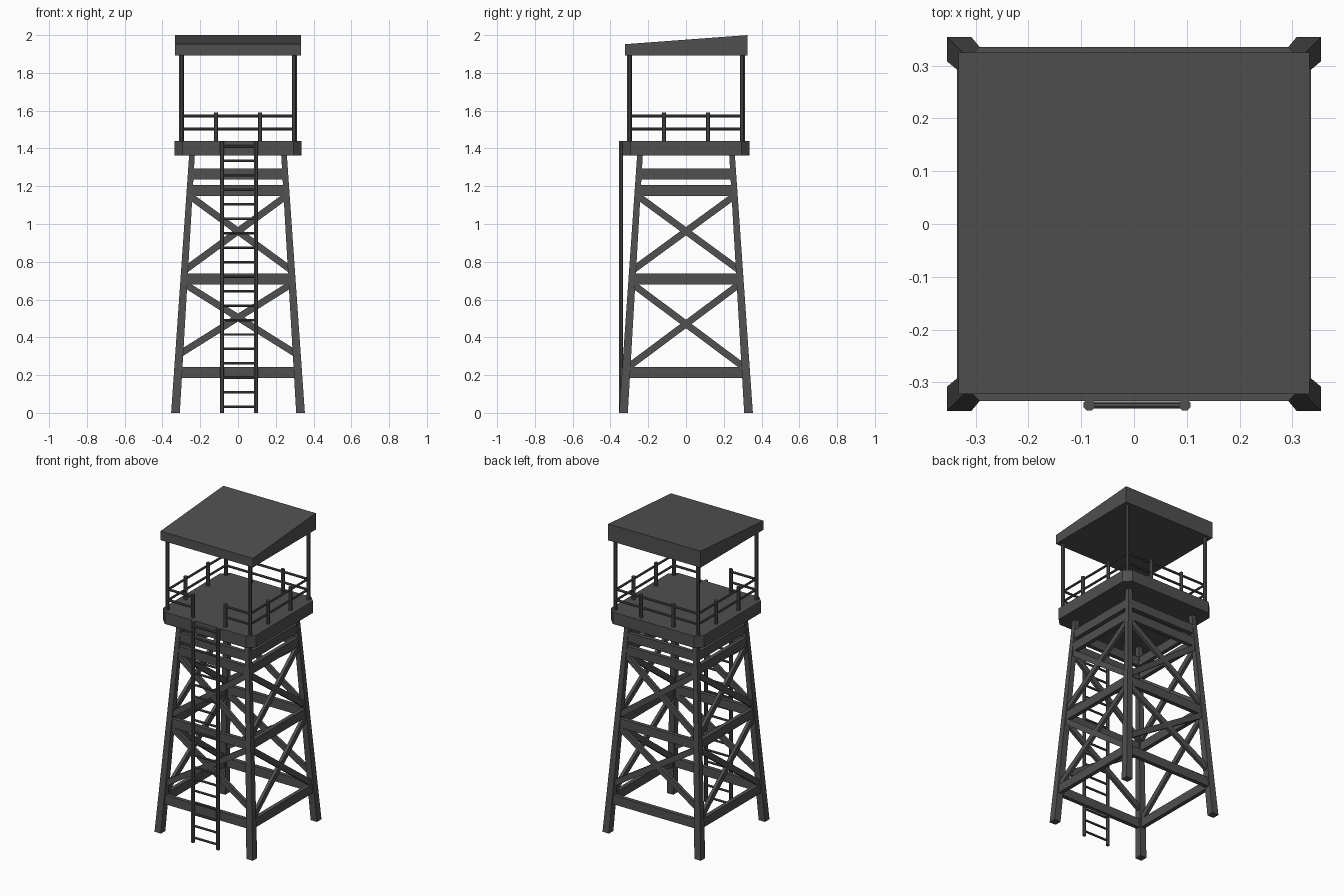
import bpy, bmesh, math
from mathutils import Vector, Matrix

if "Cube" in bpy.data.objects:
    bpy.data.objects.remove(bpy.data.objects["Cube"])

mat = bpy.data.materials.new("dark grey")
mat.diffuse_color = (0.08, 0.08, 0.08, 1)
mat.use_nodes = True
mat.node_tree.nodes["Principled BSDF"].inputs["Base Color"].default_value = mat.diffuse_color


def finish(bm, name):
    bmesh.ops.recalc_face_normals(bm, faces=bm.faces)
    me = bpy.data.meshes.new(name)
    bm.to_mesh(me)
    bm.free()
    me.materials.append(mat)
    ob = bpy.data.objects.new(name, me)
    bpy.context.collection.objects.link(ob)
    return ob


def loft(name, rings):
    """Closed solid between two matching outlines."""
    bm = bmesh.new()
    a, b = [[bm.verts.new(p) for p in r] for r in rings]
    n = len(a)
    bm.faces.new(a)
    bm.faces.new(b)
    for i in range(n):
        j = (i + 1) % n
        bm.faces.new((a[i], a[j], b[j], b[i]))
    return finish(bm, name)


def turn(p, k):
    return Matrix.Rotation(k * math.pi / 2, 3, 'Z') @ Vector(p)


def beam(name, p, q, k, tall, deep):
    """Board in the plane of tower side k, from p to q (given for the front)."""
    p, q = Vector(p), Vector(q)
    d = (q - p).normalized()
    out = Vector((0, -1, 0))
    up = d.cross(out).normalized() * tall / 2
    side = up.cross(d).normalized() * deep / 2
    corners = (up + side, up - side, -up - side, -up + side)
    return loft(name, [[turn(e + c, k) for c in corners] for e in (p, q)])


def rod(name, p, q, r, n=8):
    p, q = Vector(p), Vector(q)
    rot = (q - p).to_track_quat('Z', 'Y')
    ring = [rot @ Vector((r * math.cos(2 * math.pi * (i + .5) / n),
                          r * math.sin(2 * math.pi * (i + .5) / n), 0)) for i in range(n)]
    return loft(name, [[e + c for c in ring] for e in (p, q)])


def half(z):
    """Distance of the leg centre from the axis at height z."""
    return 0.331 - 0.087 * z / 1.36


def square(c, h, z):
    return [(c + sx * h, -c + sy * h, z) for sx, sy in ((-1, -1), (1, -1), (1, 1), (-1, 1))]


# tapered legs, braces and railings, side by side
R = 0.296
for k in range(4):
    loft("leg", [[turn(p, k) for p in square(half(z), h, z)]
                 for z, h in ((0, 0.023), (1.37, 0.015))])
    for z in (0.215, 0.71, 1.178, 1.265):
        c = half(z)
        beam("cross_beam", (-c, -c, z), (c, -c, z), k, 0.058, 0.026)
    low = 0.31 if k % 2 == 0 else 0.235
    for z0, z1 in ((low, 0.685), (0.755, 1.15)):
        for s in (-1, 1):
            a, b = half(z0), half(z1)
            beam("diagonal_brace", (-s * a, -a, z0), (s * b, -b, z1), k, 0.036, 0.02)
    # roof post and railing
    rod("roof_post", turn((-0.3, -R, 1.43), k), turn((-0.3, -R, 1.9), k), 0.012)
    for s in (-1, 1):
        rod("rail_post", turn((s * 0.116, -R, 1.43), k), turn((s * 0.116, -R, 1.59), k), 0.012)
    spans = [(-R, -0.116), (0.116, R)] if k == 0 else [(-R, R)]
    for z in (1.503, 1.572):
        for a, b in spans:
            rod("hand_rail", turn((a, -R, z), k), turn((b, -R, z), k), 0.0075)

# platform with cut corners
w, c = 0.335, 0.293
octagon = [(-c, -w), (c, -w), (w, -c), (w, c), (c, w), (-c, w), (-w, c), (-w, -c)]
loft("platform", [[(x, y, z) for x, y in octagon] for z in (1.363, 1.44)])

# sloping roof
profile = [(-0.322, 1.893), (0.325, 1.893), (0.325, 2.0), (-0.322, 1.952)]
loft("roof", [[(x, y, z) for y, z in profile] for x in (-0.333, 0.333)])

# ladder
for x in (-0.085, 0.096):
    rod("ladder_rail", (x, -0.343, 0), (x, -0.343, 1.44), 0.0115)
for i in range(19):
    z = 0.032 + i * 0.0766
    rod("ladder_rung", (-0.085, -0.343, z), (0.096, -0.343, z), 0.007)
